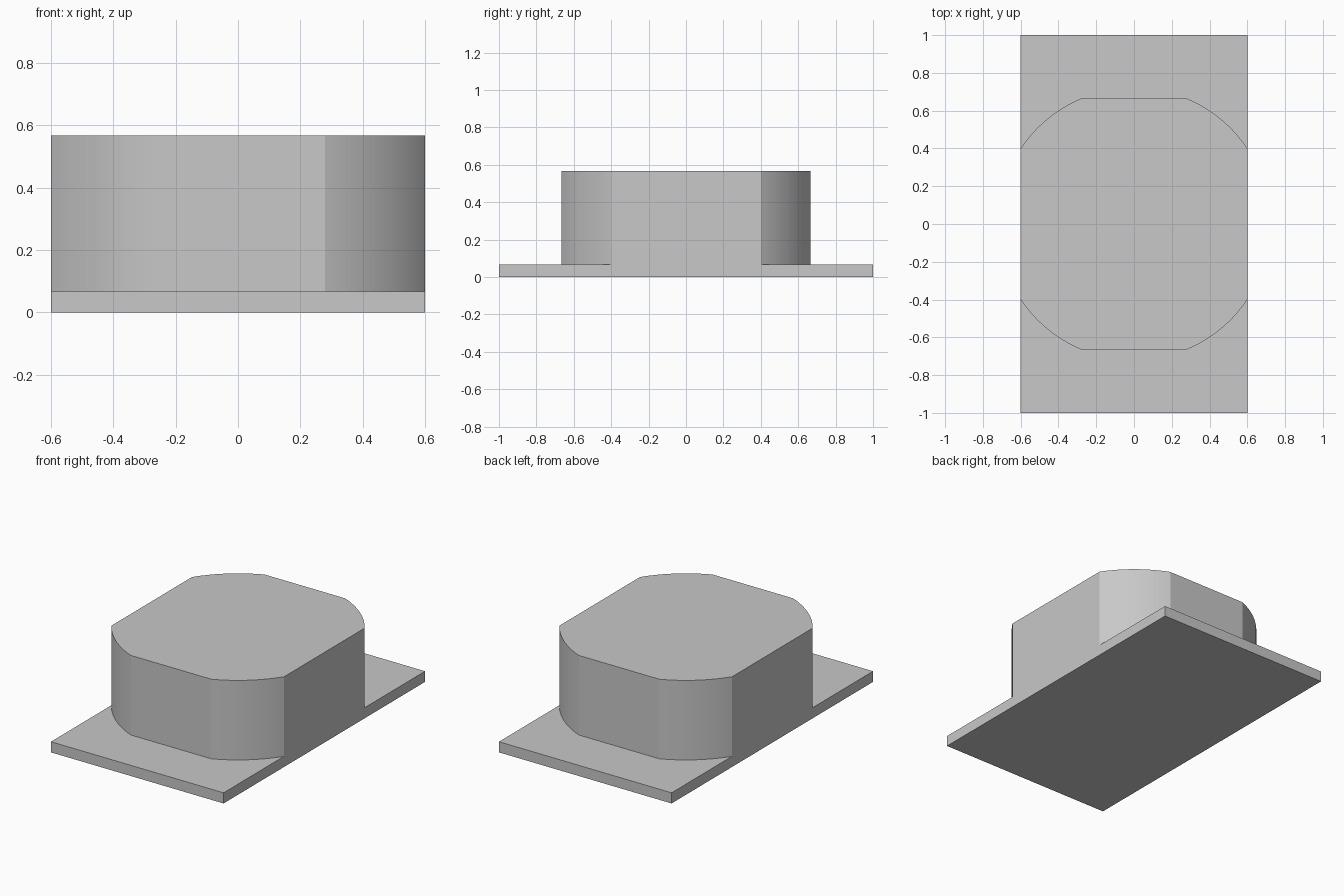
import bpy
import math

cube = bpy.data.objects.get("Cube")
if cube:
    bpy.data.objects.remove(cube, do_unlink=True)

HALF_WIDTH = 0.6        # shared by plate and body
HALF_LENGTH = 1.0
PLATE_TOP = 0.067
BODY_TOP = 0.567
BODY_HALF_DEPTH = 0.665
CORNER_RADIUS = 0.721   # corner arcs are all centred on the origin
ARC_STEPS = 16

grey = bpy.data.materials.new("light grey")
grey.use_nodes = True
colour = (0.58, 0.58, 0.58, 1.0)
grey.diffuse_color = colour
grey.node_tree.nodes["Principled BSDF"].inputs["Base Color"].default_value = colour


def prism(name, outline, bottom, top):
    """Extrude a counter-clockwise outline between two heights."""
    n = len(outline)
    verts = [(x, y, z) for z in (bottom, top) for x, y in outline]
    faces = [tuple(reversed(range(n))), tuple(range(n, 2 * n))]
    faces += [(i, (i + 1) % n, n + (i + 1) % n, n + i) for i in range(n)]
    mesh = bpy.data.meshes.new(name)
    mesh.from_pydata(verts, [], faces)
    mesh.materials.append(grey)
    obj = bpy.data.objects.new(name, mesh)
    bpy.context.collection.objects.link(obj)
    return obj


# Flat rectangular base
w, d = HALF_WIDTH, HALF_LENGTH
prism("base_plate", [(-w, -d), (w, -d), (w, d), (-w, d)], 0, PLATE_TOP)

# Body: a disc trimmed flat on all four sides
start = math.acos(HALF_WIDTH / CORNER_RADIUS)
end = math.asin(BODY_HALF_DEPTH / CORNER_RADIUS)
arc = []
for i in range(ARC_STEPS + 1):
    a = start + (end - start) * i / ARC_STEPS
    arc.append((CORNER_RADIUS * math.cos(a), CORNER_RADIUS * math.sin(a)))
half = arc + [(-x, y) for x, y in reversed(arc)]
outline = half + [(-x, -y) for x, y in half]
body = prism("body", outline, PLATE_TOP, BODY_TOP)

# Smooth the corner arcs, keep their ends crisp
bpy.ops.object.select_all(action='DESELECT')
body.select_set(True)
bpy.context.view_layer.objects.active = body
bpy.ops.object.shade_smooth_by_angle(angle=math.radians(15))
